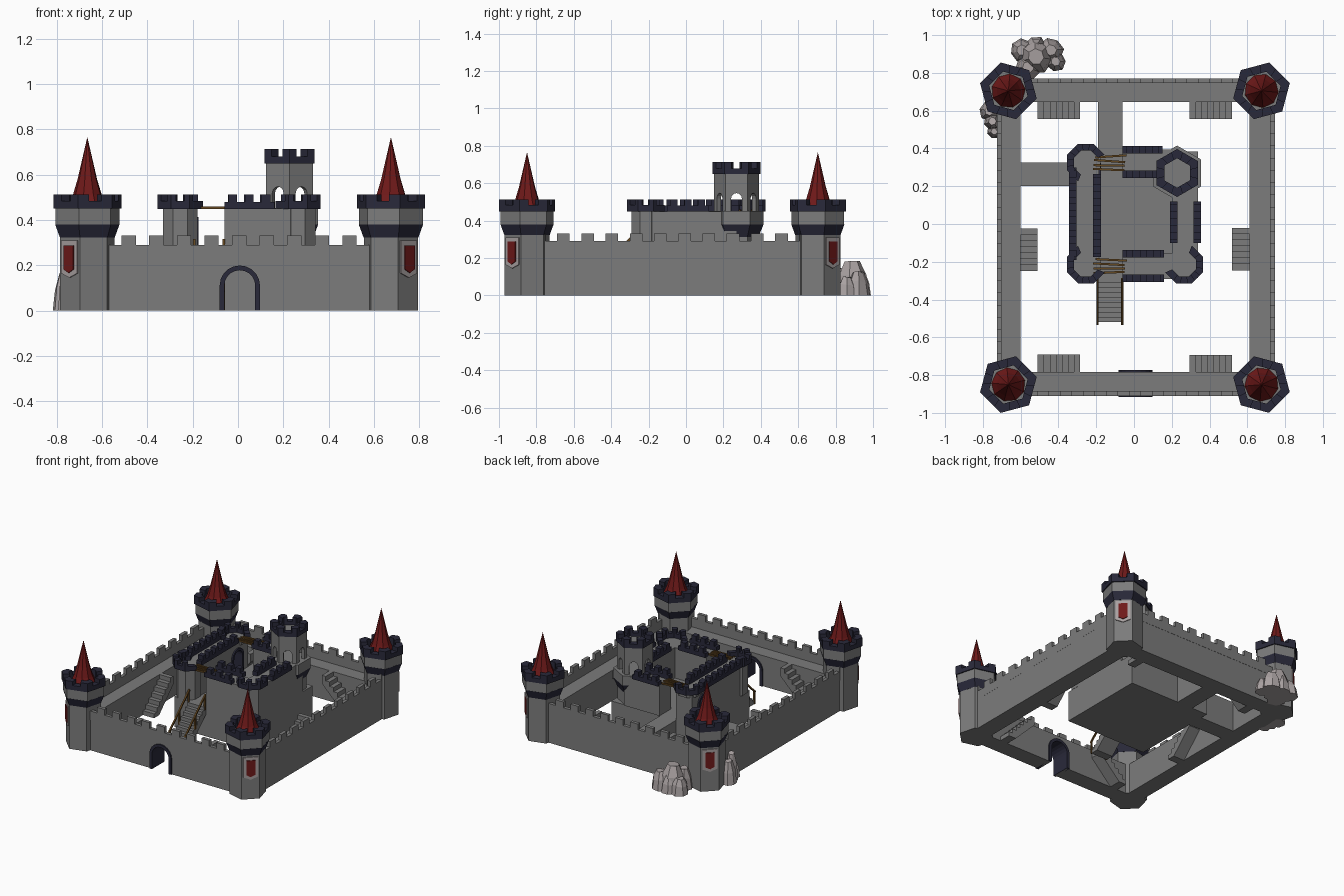
import bpy, bmesh, math, random
from mathutils import Matrix, Vector

if "Cube" in bpy.data.objects:
    bpy.data.objects.remove(bpy.data.objects["Cube"])

random.seed(4)


def mat(name, rgb):
    m = bpy.data.materials.new(name)
    m.diffuse_color = (*rgb, 1)
    m.use_nodes = True
    m.node_tree.nodes["Principled BSDF"].inputs["Base Color"].default_value = m.diffuse_color
    return m


STONE = mat("stone", (0.2, 0.2, 0.2))
DARK = mat("dark_stone", (0.022, 0.022, 0.042))
RED = mat("red", (0.16, 0.01, 0.01))
PALE = mat("pale", (0.4, 0.36, 0.36))
WOOD = mat("wood", (0.13, 0.065, 0.015))


class Part:
    """Collects solids into one named mesh object."""
    def __init__(self, name, material):
        self.name, self.mat, self.bm = name, material, bmesh.new()

    def loft(self, rings, M=Matrix()):
        vs = [[self.bm.verts.new(M @ Vector(p)) for p in r] for r in rings]
        for a, b in zip(vs, vs[1:]):
            for i in range(len(a)):
                j = (i + 1) % len(a)
                self.bm.faces.new((a[i], a[j], b[j], b[i]))
        self.bm.faces.new(vs[0][::-1])
        self.bm.faces.new(vs[-1])

    def prism(self, pts, a, b, M=Matrix()):
        self.loft([[(x, y, h) for x, y in pts] for h in (a, b)], M)

    def box(self, x0, x1, y0, y1, z0, z1):
        self.prism([(x0, y0), (x1, y0), (x1, y1), (x0, y1)], z0, z1)

    def beam(self, p, q, w):
        p, q = Vector(p), Vector(q)
        M = Matrix.Translation(p) @ (q - p).to_track_quat('Z', 'Y').to_matrix().to_4x4()
        h = w / 2
        self.prism([(-h, -h), (h, -h), (h, h), (-h, h)], 0, (q - p).length, M)

    def stack(self, c, n, rot, profile):
        self.loft([[(x, y, z) for x, y in ngon(c, n, max(r, 0.0005), rot)] for r, z in profile])

    def crown(self, c, n, R, r, rot, z0, z1, z2, f=0.3, facing=None):
        """Polygonal parapet with corner merlons; facing limits it to one side."""
        o = [Vector(p) for p in ngon(c, n, R, rot)]
        i = [Vector(p) for p in ngon(c, n, r, rot)]
        near = lambda a: facing is None or math.cos(math.radians(a - facing)) > -0.1
        for k in range(n):
            j, h = (k + 1) % n, k - 1
            if near(rot + 360 / n * (k + 0.5)):
                self.prism([o[k], o[j], i[j], i[k]], z0, z1)
            if near(rot + 360 / n * k):
                self.prism([o[k].lerp(o[h], f), o[k], o[k].lerp(o[j], f),
                            i[k].lerp(i[j], f), i[k], i[k].lerp(i[h], f)], z1, z2)

    def parapet(self, p, q, t, z0, z1, z2, n):
        """Straight parapet with n merlons."""
        L = (Vector(q) - Vector(p)).length
        M = frame((*p, 0), (q[0] - p[0], q[1] - p[1]))
        pts, d = [(0, z0), (L, z0)], L / n
        for k in reversed(range(n)):
            a, b = (k + 0.24) * d, (k + 0.76) * d
            pts += [(b, z1), (b, z2), (a, z2), (a, z1)]
        pts = pts[:2] + [(L, z1)] + pts[2:] + [(0, z1)]
        self.prism(pts, -t / 2, t / 2, M)

    def done(self):
        bmesh.ops.recalc_face_normals(self.bm, faces=self.bm.faces)
        me = bpy.data.meshes.new(self.name)
        self.bm.to_mesh(me)
        me.materials.append(self.mat)
        bpy.context.collection.objects.link(bpy.data.objects.new(self.name, me))


def ngon(c, n, r, rot):
    return [(c[0] + r * math.cos(math.radians(rot + 360 * k / n)),
             c[1] + r * math.sin(math.radians(rot + 360 * k / n))) for k in range(n)]


def frame(o, u):
    """Local x runs along u, local y is up, local z is the wall normal."""
    u = Vector((*u, 0)).normalized()
    n = u.cross(Vector((0, 0, 1)))
    return Matrix.Translation(o) @ Matrix((u, (0, 0, 1), n)).transposed().to_4x4()


def arch(c, r, z0, spring, n=10):
    mid = [(c - r * math.cos(math.pi * k / n), spring + r * math.sin(math.pi * k / n)) for k in range(n + 1)]
    return [(c - r, z0)] + mid + [(c + r, z0)]


def arch_wall(part, x0, x1, z0, z1, a, w0, w1, M):
    part.prism([(x0, z0)] + a + [(x1, z0), (x1, z1), (x0, z1)], w0, w1, M)


def arch_frame(part, c, r, R, z0, spring, w0, w1, M):
    part.prism(arch(c, R, z0, spring) + arch(c, r, z0, spring)[::-1], w0, w1, M)


XL, XR, YF, YB = -0.665, 0.675, -0.85, 0.705
WALK = 0.225

# Outer walls with gate opening, and their battlements
walls = Part("curtain_walls", STONE)
fr = frame((0, 0, 0), (1, 0))
arch_wall(walls, XL, XR, 0, WALK, arch(0.008, 0.07, 0, 0.11), 0.783, 0.908, fr)
walls.box(XL, XR, 0.645, 0.77, 0, WALK)
walls.box(-0.725, -0.6, YF, YB, 0, WALK)
walls.box(0.612, 0.745, YF, YB, 0, WALK)
walls.box(-0.6, -0.32, 0.2, 0.325, 0, WALK)
walls.box(-0.19, -0.062, 0.38, 0.645, 0, WALK)
walls.done()
para = Part("wall_battlements", STONE)
for p, q, n in (((XL, -0.897), (XR, -0.897), 11), ((XL, 0.759), (XR, 0.759), 11),
                ((-0.713, YF), (-0.713, YB), 12), ((0.733, YF), (0.733, YB), 12)):
    para.parapet(p, q, 0.025, WALK, 0.29, 0.332, n)
para.done()
gate = Part("gate_arch", DARK)
arch_frame(gate, 0.008, 0.068, 0.089, 0, 0.11, 0.773, 0.917, fr)
gate.done()

# Corner towers with roofs and banners
body, trim = Part("corner_towers", STONE), Part("tower_trim", DARK)
roof, shield, flag = Part("tower_roofs", RED), Part("banner_borders", PALE), Part("banners", RED)
for x in (XL, XR):
    for y in (YF, YB):
        d = Vector((math.copysign(1, x), math.copysign(1, y)))
        rot = math.degrees(math.atan2(d.y, d.x)) + 30
        c = (x, y)
        body.stack(c, 6, rot, [(0.124, 0), (0.124, 0.325)])
        trim.stack(c, 6, rot, [(0.125, 0.322), (0.147, 0.38)])
        body.stack(c, 6, rot, [(0.146, 0.38), (0.146, 0.452)])
        trim.crown(c, 6, 0.155, 0.105, rot, 0.45, 0.483, 0.513, 0.32)
        roof.stack(c, 9, rot, [(0.09, 0.452), (0.064, 0.51), (0.043, 0.58), (0, 0.764)])
        M = frame((x, y, 0), (-d.y, d.x))
        for part, w, top, side, tip, out in ((shield, 0.05, 0.31, 0.165, 0.145, 0.114),
                                             (flag, 0.03, 0.288, 0.182, 0.166, 0.119)):
            part.prism([(-w, top), (-w, side), (0, tip), (w, side), (w, top)], 0.1, out, M)
for p in (body, trim, roof, shield, flag):
    p.done()

# Keep: solid base, hollow ring of walls, door to the west bridge
keep = Part("keep", STONE)
keep.box(-0.32, 0.34, -0.285, 0.385, 0, WALK)
west = frame((-0.32, 0, 0), (0, 1))
arch_wall(keep, -0.21, 0.33, WALK, 0.45, arch(0.255, 0.05, WALK, 0.345), 0, 0.135, west)
keep.box(0.2, 0.34, -0.22, 0.27, WALK, 0.45)
keep.box(-0.06, 0.27, -0.29, -0.155, WALK, 0.45)
keep.box(-0.06, 0.23, 0.26, 0.395, WALK, 0.45)
kb = Part("keep_battlements", DARK)
corners = (((-0.255, -0.215), 225), ((-0.255, 0.325), 135), ((0.265, -0.215), 315))
for c, a in corners:
    if a != 135:
        keep.stack(c, 8, 22.5, [(0.083, WALK), (0.083, 0.45)])
    else:
        # Corner bay above the west door
        keep.box(-0.32, -0.187, 0.32, 0.385, WALK, 0.45)
        keep.stack(c, 8, 22.5, [(0.083, 0.42), (0.083, 0.45)])
    kb.crown(c, 8, 0.108, 0.068, 22.5, 0.448, 0.483, 0.513, 0.27, a)
for p, q, n in (((-0.325, -0.19), (-0.325, 0.3), 7), ((-0.196, -0.175), (-0.196, 0.265), 6),
                ((0.21, -0.1), (0.21, 0.12), 3), ((0.336, -0.1), (0.336, 0.12), 3),
                ((-0.06, 0.393), (0.15, 0.393), 3), ((-0.06, 0.264), (0.15, 0.264), 3),
                ((-0.06, -0.288), (0.16, -0.288), 3), ((-0.06, -0.158), (0.16, -0.158), 3)):
    kb.parapet(p, q, 0.04, 0.448, 0.48, 0.513, n)
kb.done()
door = Part("keep_door_arch", DARK)
arch_frame(door, 0.255, 0.049, 0.067, WALK, 0.345, -0.01, 0.145, west)
door.done()
keep.done()

# Lookout turret on the keep, with arched openings on each face
T = (0.228, 0.27)
tur, tt = Part("turret", STONE), Part("turret_trim", DARK)
tur.stack(T, 6, 30, [(0.115, WALK), (0.115, 0.315)])
tt.stack(T, 6, 30, [(0.116, 0.312), (0.145, 0.38)])
tur.stack(T, 6, 30, [(0.145, 0.38), (0.145, 0.452)])
R = 0.12
ap = R * math.cos(math.pi / 6)
for k in range(6):
    a = math.radians(60 * k)
    M = frame((*T, 0), (-math.sin(a), math.cos(a)))
    arch_wall(tur, -R / 2, R / 2, 0.45, 0.63, arch(0, 0.029, 0.45, 0.518, 6), ap - 0.025, ap, M)
tur.stack(T, 6, 30, [(R, 0.63), (R, 0.655)])
tt.crown(T, 6, 0.127, 0.078, 30, 0.65, 0.68, 0.713, 0.28)
tur.done()
tt.done()

# Stairs with sloping undersides
stairs = Part("stairs", STONE)


def stair(x, y, u, width, L, n=7):
    pts = [(0, 0)]
    for k in range(n):
        pts += [(k * L / n, (k + 1) * WALK / n), ((k + 1) * L / n, (k + 1) * WALK / n)]
    stairs.prism(pts + [(L, WALK - 0.06), (0.06, 0)], 0, width, frame((x, y, 0), u))


for y0, y1 in ((-0.785, -0.692), (0.555, 0.647)):
    stair(-0.51, y1, (1, 0), 0.092, 0.225)
    stair(0.52, y0, (-1, 0), 0.092, 0.225)
stair(-0.602, -0.25, (0, 1), 0.092, 0.225)
stair(0.52, -0.245, (0, 1), 0.094, 0.225)
stair(-0.195, -0.52, (0, 1), 0.135, 0.236, 9)
stairs.done()

# Wooden handrails and logs spanning the gaps in the keep
wood = Part("handrails", WOOD)
for x in (-0.193, -0.062):
    wood.beam((x, -0.53, 0.085), (x, -0.29, 0.312), 0.011)
    for y, z in ((-0.52, 0), (-0.41, 0.1), (-0.3, 0.2)):
        wood.beam((x, y, z), (x, y, z + 0.1), 0.011)
wood.done()
logs = Part("bridge_logs", WOOD)
for y in (0.288, 0.31, 0.333, 0.358, -0.257, -0.235, -0.213, -0.19):
    s, t = random.uniform(-0.007, 0.007), random.uniform(-0.008, 0.008)
    logs.beam((-0.21 + t, y - s, 0.453), (-0.045 + t, y + s, 0.453), 0.011)
logs.done()

# Rock outcrops by the back left tower
rocks = Part("rocks", PALE)
for x, y, r, h in ((-0.52, 0.885, 0.1, 0.185), (-0.44, 0.92, 0.072, 0.13), (-0.595, 0.92, 0.065, 0.11),
                   (-0.415, 0.86, 0.058, 0.1), (-0.52, 0.935, 0.065, 0.12), (-0.56, 0.83, 0.075, 0.15),
                   (-0.765, 0.6, 0.06, 0.17), (-0.75, 0.545, 0.05, 0.2), (-0.74, 0.49, 0.04, 0.1)):
    jit = [random.uniform(0.85, 1) for _ in range(7)]
    base = ngon((0, 0), 7, r, random.uniform(0, 50))
    rocks.loft([[(x + px * j * s, y + py * j * s, z * h + (j - 0.92) * dz) for (px, py), j in zip(base, jit)]
                for s, z, dz in ((1, 0, 0), (0.82, 0.55, 0.15), (0.45, 0.97, 0.1))])
rocks.done()
